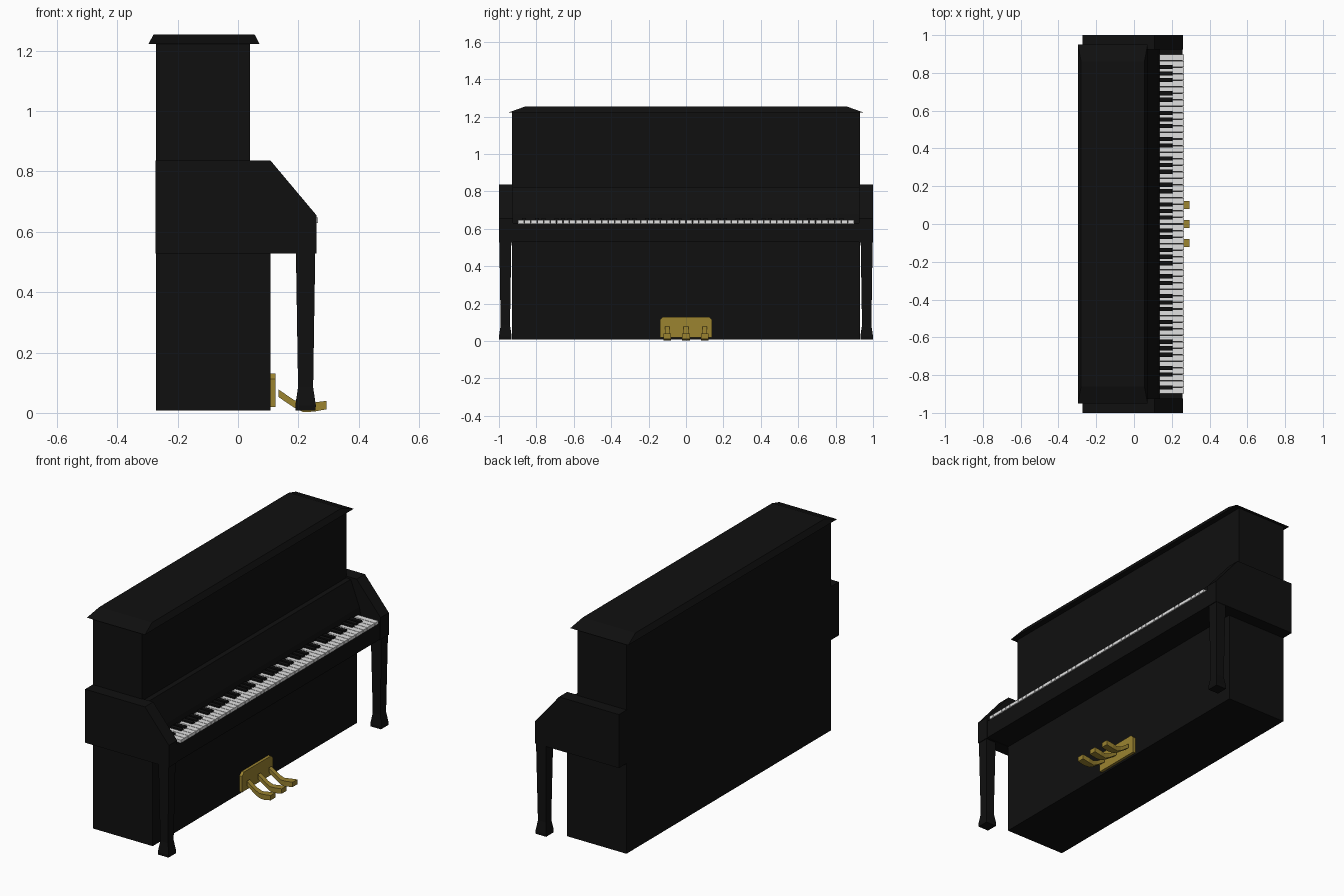
import bpy, bmesh

if "Cube" in bpy.data.objects:
    bpy.data.objects.remove(bpy.data.objects["Cube"])


def material(name, rgb):
    m = bpy.data.materials.new(name)
    m.diffuse_color = (*rgb, 1)
    m.use_nodes = True
    m.node_tree.nodes["Principled BSDF"].inputs["Base Color"].default_value = m.diffuse_color
    return m


BLACK = material("black lacquer", (0.005, 0.005, 0.005))
WHITE = material("ivory white", (0.75, 0.75, 0.75))
BRASS = material("brass", (0.33, 0.23, 0.03))


def finish(name, bm, mat):
    bmesh.ops.recalc_face_normals(bm, faces=bm.faces)
    me = bpy.data.meshes.new(name)
    bm.to_mesh(me)
    bm.free()
    me.materials.append(mat)
    ob = bpy.data.objects.new(name, me)
    bpy.context.collection.objects.link(ob)
    return ob


def loft(bm, rings):
    """Join equal-length rings of points into a closed solid."""
    vs = [[bm.verts.new(p) for p in r] for r in rings]
    n = len(vs[0])
    bm.faces.new(vs[0])
    bm.faces.new(vs[-1])
    for a, b in zip(vs, vs[1:]):
        for i in range(n):
            j = (i + 1) % n
            bm.faces.new((a[i], a[j], b[j], b[i]))


def prism(bm, profile, y0, y1):
    """Extrude an (x, z) profile along y."""
    loft(bm, [[(x, y, z) for x, z in profile] for y in (y0, y1)])


def box(bm, x0, x1, y0, y1, z0, z1):
    prism(bm, [(x0, z0), (x1, z0), (x1, z1), (x0, z1)], y0, y1)


def rect(x0, x1, y0, y1, z):
    return [(x0, y0, z), (x1, y0, z), (x1, y1, z), (x0, y1, z)]


# Case with key bed and sloped fallboard
bm = bmesh.new()
prism(bm, [(-0.272, 0.008), (0.108, 0.008), (0.108, 0.53), (0.258, 0.53),
           (0.258, 0.632), (0.135, 0.632), (0.125, 0.68), (0.07, 0.825),
           (0.04, 0.825), (0.04, 1.222), (-0.272, 1.222)], -0.93, 0.93)
finish("case", bm, BLACK)

# Lid with sloping edges
bm = bmesh.new()
loft(bm, [rect(-0.297, 0.072, -0.95, 0.95, 1.222),
          rect(-0.28, 0.055, -0.86, 0.86, 1.254)])
finish("lid", bm, BLACK)

# Cheeks and legs on both ends
for s, side in ((-1, "left"), (1, "right")):
    bm = bmesh.new()
    prism(bm, [(-0.273, 0.528), (0.26, 0.528), (0.26, 0.655),
               (0.108, 0.836), (-0.273, 0.836)], s * 0.925, s * 1.0)
    finish(side + "_cheek", bm, BLACK)

    bm = bmesh.new()
    cx, cy = 0.224, s * 0.966
    loft(bm, [rect(cx - h, cx + h, cy - h, cy + h, z) for z, h in
              ((0.008, 0.033), (0.025, 0.034), (0.085, 0.025), (0.53, 0.032))])
    finish(side + "_front_leg", bm, BLACK)

# Keyboard: 52 white keys starting on A, black keys by octave pattern
whites, blacks = bmesh.new(), bmesh.new()
pitch = 1.8 / 52
for i in range(52):
    y = -0.9 + i * pitch
    box(whites, 0.135, 0.265, y + 0.0015, y + pitch - 0.0015, 0.63, 0.648)
    if i % 7 in (0, 2, 3, 5, 6) and i < 51:
        e = y + pitch
        prism(blacks, [(0.135, 0.64), (0.205, 0.64), (0.2, 0.657), (0.135, 0.657)],
              e - 0.011, e + 0.011)
finish("white_keys", whites, WHITE)
finish("black_keys", blacks, BLACK)

# Pedal plate with clipped upper corners
bm = bmesh.new()
plate = [(-0.14, 0.02), (0.14, 0.02), (0.14, 0.112), (0.122, 0.13),
         (-0.122, 0.13), (-0.14, 0.112)]
loft(bm, [[(x, y, z) for y, z in plate] for x in (0.107, 0.124)])
finish("pedal_plate", bm, BRASS)

# Pedals: (x, bottom z, top z, half width) along a dipped path
path = [(0.135, 0.052, 0.077, 0.013), (0.185, 0.018, 0.043, 0.013),
        (0.215, 0.003, 0.03, 0.016), (0.25, 0.004, 0.034, 0.021),
        (0.293, 0.012, 0.04, 0.021)]
for k, y in enumerate((-0.1, 0.0, 0.1)):
    bm = bmesh.new()
    loft(bm, [[(x, y - w, a), (x, y + w, a), (x, y + w, b), (x, y - w, b)]
              for x, a, b, w in path])
    finish("pedal_%d" % (k + 1), bm, BRASS)
